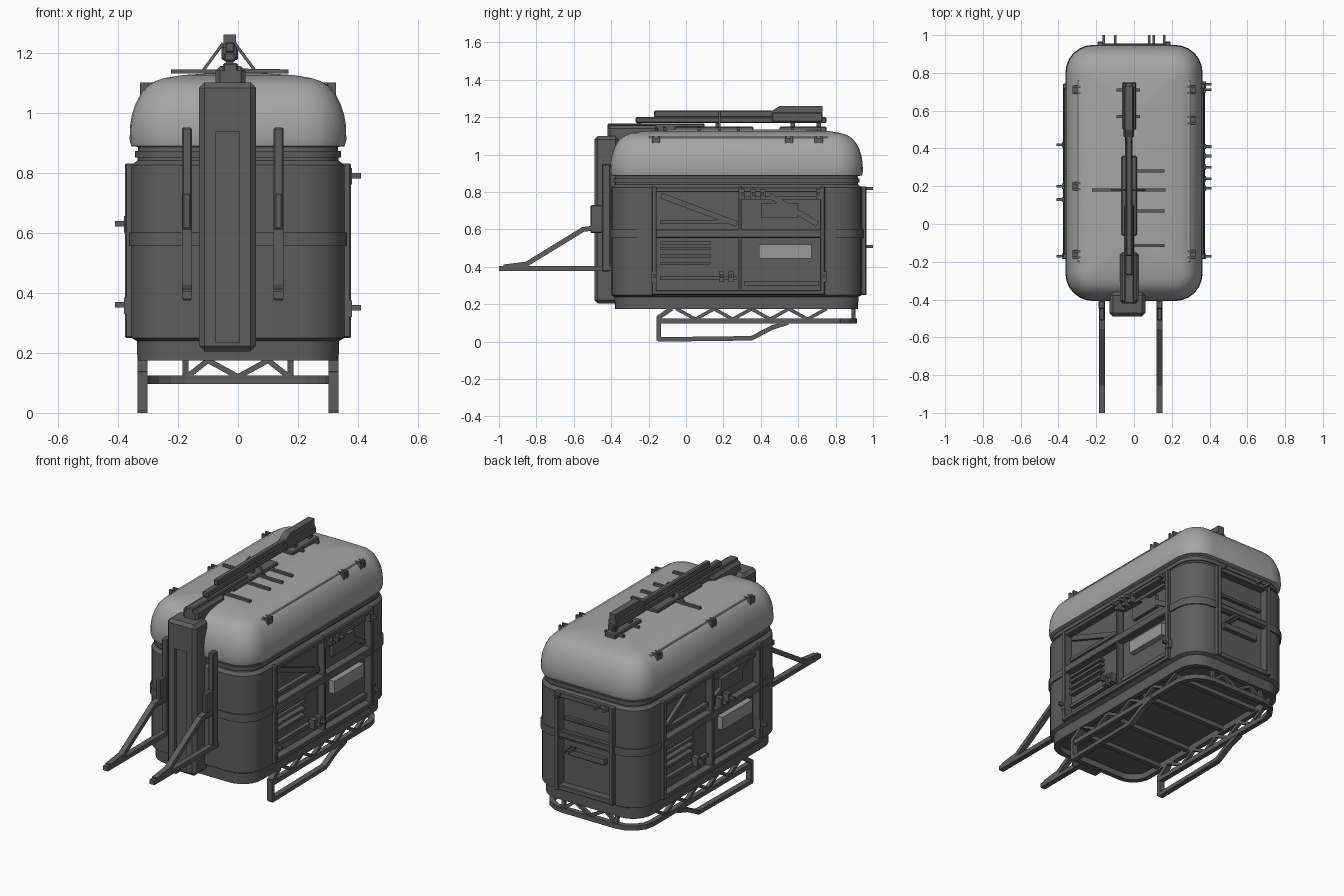
import bpy, bmesh, math
from mathutils import Vector, Matrix

CY = 0.27  # body centre in y


def material(name, v):
    m = bpy.data.materials.new(name)
    m.diffuse_color = (v, v, v, 1)
    return m


DARK, ROOF, PANEL = material("dark_metal", 0.11), material("roof_grey", 0.38), material("panel_grey", 0.32)


def finish(name, bm, smooth=None, bevel=0, mat=None):
    bmesh.ops.recalc_face_normals(bm, faces=bm.faces)
    me = bpy.data.meshes.new(name)
    bm.to_mesh(me)
    bm.free()
    me.materials.append(mat or DARK)
    ob = bpy.data.objects.new(name, me)
    bpy.context.collection.objects.link(ob)
    if bevel:
        m = ob.modifiers.new("bevel", 'BEVEL')
        m.width, m.segments = bevel, 1
    if smooth:
        bpy.ops.object.select_all(action='DESELECT')
        ob.select_set(True)
        bpy.context.view_layer.objects.active = ob
        bpy.ops.object.shade_smooth_by_angle(angle=math.radians(smooth))
    return ob


def boxes(name, items, bevel=0, mat=None):
    bm = bmesh.new()
    for x0, x1, y0, y1, z0, z1 in items:
        m = Matrix.Translation(((x0 + x1) / 2, (y0 + y1) / 2, (z0 + z1) / 2))
        bmesh.ops.create_cube(bm, size=1, matrix=m @ Matrix.Diagonal((x1 - x0, y1 - y0, z1 - z0, 1)))
    return finish(name, bm, bevel=bevel, mat=mat)


def add_beam(bm, p, q, w, h):
    p, q = Vector(p), Vector(q)
    d = q - p
    x = d.normalized()
    up = Vector((0, 0, 1)) if abs(x.z) < 0.95 else Vector((0, 1, 0))
    y = up.cross(x).normalized()
    rot = Matrix((x, y, x.cross(y))).transposed().to_4x4()
    bmesh.ops.create_cube(bm, size=1, matrix=Matrix.Translation((p + q) / 2) @ rot @
                          Matrix.Diagonal((d.length + 0.3 * w, w, h, 1)))


def beams(name, paths, w, h):
    bm = bmesh.new()
    for path in paths:
        for p, q in zip(path, path[1:]):
            add_beam(bm, p, q, w, h)
    return finish(name, bm)


def ring(inset, z, r=0.14, n=6):
    hx, hy, r = 0.355 - inset, 0.67 - inset, max(r - inset * 0.8, 0.02)
    pts = []
    for k, (sx, sy) in enumerate(((1, 1), (-1, 1), (-1, -1), (1, -1))):
        for i in range(n + 1):
            a = math.pi / 2 * (k + i / n)
            pts.append((sx * (hx - r) + r * math.cos(a), CY + sy * (hy - r) + r * math.sin(a), z))
    return pts


def loft(name, levels, closed=False, smooth=40, mat=None):
    bm = bmesh.new()
    rows = [[bm.verts.new(p) for p in ring(i, z)] for i, z in levels]
    pairs = list(zip(rows, rows[1:])) + ([(rows[-1], rows[0])] if closed else [])
    for a, b in pairs:
        for i in range(len(a)):
            j = (i + 1) % len(a)
            bm.faces.new((a[i], a[j], b[j], b[i]))
    if not closed:
        bm.faces.new(rows[0])
        bm.faces.new(rows[-1])
    return finish(name, bm, smooth, mat=mat)


def cut(ob, cutter):
    m = ob.modifiers.new("cut", 'BOOLEAN')
    m.operation, m.object, m.solver = 'DIFFERENCE', cutter, 'EXACT'
    cutter.hide_render = True
    cutter.hide_set(True)


# Body shell with recessed side and back bays
body = loft("body_shell", [(0.025, 0.235), (0, 0.25), (0, 0.825), (0.02, 0.84), (0.022, 0.89)])
cut(body, boxes("bay_cutter", [(0.325, 0.5, -0.16, 0.73, 0.27, 0.81),
                               (-0.5, -0.325, -0.16, 0.73, 0.27, 0.81),
                               (-0.18, 0.18, 0.91, 1.1, 0.27, 0.81)]))
loft("middle_band", [(0.01, 0.555), (-0.008, 0.555), (-0.008, 0.6), (0.01, 0.6)], True)
loft("neck_band", [(0.03, 0.85), (0.012, 0.85), (0.012, 0.872), (0.03, 0.872)], True)

# Roof shell
loft("roof", [(0.03, 0.885), (0, 0.888), (-0.006, 0.91), (-0.004, 0.96), (0.002, 0.995), (0.014, 1.03),
              (0.032, 1.065), (0.055, 1.09), (0.08, 1.105), (0.11, 1.115), (0.17, 1.125), (0.3, 1.133)],
     smooth=50, mat=ROOF)
boxes("roof_rails", [(s * 0.29 - 0.01, s * 0.29 + 0.01, -0.2, 0.76, 1.07, 1.098) for s in (-1, 1)], 0.004, ROOF)
clips = []
for s, ys in ((1, (-0.16, 0.55, 0.71)), (-1, (-0.16, 0.2, 0.71))):
    for y in ys:
        clips += [(s * 0.298 - 0.028, s * 0.298 + 0.028, y + d - 0.006, y + d + 0.006, 1.04, 1.1) for d in (-0.016, 0.016)]
        clips.append((s * 0.3 - 0.025, s * 0.3 + 0.025, y - 0.02, y + 0.02, 1.06, 1.09))
boxes("roof_clips", clips)

# Base tray with open underside and cross beams
loft("base_tray", [(0.05, 0.175), (0.02, 0.175), (0.018, 0.25), (0.05, 0.25)], True)
loft("floor", [(0.04, 0.21), (0.04, 0.245)])
boxes("floor_beams", [(-0.31, 0.31, y - 0.015, y + 0.015, 0.185, 0.215) for y in (-0.15, 0.1, 0.4, 0.68)])

# Side bay frames and slats; the left side is the right side turned half a turn
frame = [(0.325, 0.376, y - 0.013, y + 0.013, 0.25, 0.83) for y in (-0.17, 0.73)]
frame += [(0.325, 0.372, 0.28, 0.298, 0.25, 0.83), (0.325, 0.376, -0.17, 0.73, 0.25, 0.275),
          (0.325, 0.37, -0.17, 0.73, 0.8, 0.825), (0.325, 0.374, -0.17, 0.73, 0.555, 0.6)]
slats = [(0.32, 0.355, -0.14, 0.13, z, z + 0.016) for z in (0.41, 0.45, 0.49, 0.52)]
slats += [(0.32, 0.35, -0.14, 0.27, 0.63, 0.65),
          (0.32, 0.35, 0.31, 0.71, 0.76, 0.78), (0.32, 0.345, 0.4, 0.6, 0.66, 0.74),
          (0.32, 0.35, 0.31, 0.71, 0.3, 0.325), (0.32, 0.35, -0.14, 0.27, 0.33, 0.35)]
for side in ("right", "left"):
    for name, items, bev, mat in (("bay_frame", frame, 0.004, DARK), ("bay_slats", slats, 0, DARK),
                                  ("bay_panel", [(0.32, 0.36, 0.39, 0.67, 0.445, 0.52)], 0, PANEL)):
        ob = boxes(side + "_" + name, items, bev, mat)
        if side == "left":
            ob.rotation_euler.z = math.pi
            ob.location.y = 0.56

# Pegs on both sides
for side, s, spots in (("right", 1, ((-0.17, 0.35), (0.19, 0.35), (0.24, 0.35), (0.3, 0.79),
                                     (0.36, 0.79), (0.41, 0.79), (0.71, 0.79), (0.74, 0.35))),
                       ("left", -1, ((-0.17, 0.36), (0.13, 0.63), (0.2, 0.63), (0.42, 0.36)))):
    pegs = []
    for y, z in spots:
        pegs += [(s * 0.383 - 0.027, s * 0.383 + 0.027, y - 0.007, y + 0.007, z - 0.009, z + 0.009),
                 (s * 0.36 - 0.02, s * 0.36 + 0.02, y - 0.014, y + 0.014, z - 0.03, z + 0.025)]
    boxes(side + "_pegs", pegs)

# Diagonal braces in the side bays
for s in (-1, 1):
    beams("bay_brace_%s" % ("right" if s > 0 else "left"),
          [[(s * 0.335, -0.13, 0.78), (s * 0.335, 0.27, 0.63)], [(s * 0.335, 0.45, 0.78), (s * 0.335, 0.7, 0.63)]], 0.02, 0.03)

# Back door frame, slats and pegs
back = [(s * 0.18 - 0.014, s * 0.18 + 0.014, 0.9, 0.965, 0.25, 0.83) for s in (-1, 1)]
back += [(-0.18, 0.18, 0.9, 0.955, z, z + 0.03) for z in (0.25, 0.565, 0.8)]
back += [(-0.15, 0.15, 0.9, 0.93, 0.66, 0.68), (-0.12, 0.12, 0.9, 0.935, 0.46, 0.5)]
boxes("back_frame", back, 0.004)
boxes("back_pegs", [(x - 0.007, x + 0.007, 0.93, 1.0, z - 0.008, z + 0.008)
                    for x, z in ((-0.16, 0.82), (-0.1, 0.82), (0.08, 0.51), (0.105, 0.51), (0.16, 0.82))])

# Front column with a sunken slot
column = boxes("front_column", [(-0.13, 0.06, -0.49, -0.36, 0.205, 1.1)], 0.018)
cut(column, boxes("column_cutter", [(-0.075, 0.005, -0.6, -0.468, 0.235, 0.935)]))
boxes("column_cap", [(-0.075, 0.025, -0.42, -0.15, 1.06, 1.155)], 0.015)

# Forks at the front
for name, x in (("left", -0.17), ("right", 0.135)):
    beams(name + "_fork", [[(x, -0.995, 0.392), (x, -0.4, 0.392)], [(x, -0.97, 0.4), (x, -0.85, 0.415)],
                           [(x, -0.86, 0.41), (x, -0.55, 0.6), (x, -0.47, 0.61)]], 0.032, 0.026)
    boxes(name + "_fork_upright", [(x - 0.017, x + 0.017, -0.45, -0.405, 0.375, 0.95),
                                   (x - 0.014, x + 0.014, -0.51, -0.43, 0.58, 0.73),
                                   (x - 0.012, x + 0.012, -0.41, -0.37, 0.65, 0.69)], 0.005)

# Under rail: open at the front, rounded at the back, with zigzag truss and skids
right = [(0.315, -0.15), (0.315, 0.77)] + [
    (0.175 + 0.14 * math.cos(a), 0.77 + 0.13 * math.sin(a)) for a in (math.pi / 8 * k for k in (1, 2, 3, 4))]
plan = right + [(-x, y) for x, y in reversed(right)]
beams("under_rail", [[(x, y, 0.11) for x, y in plan]], 0.03, 0.028)
zig = [[(s * 0.315, -0.05 + 0.1 * i, 0.175 if i % 2 == 0 else 0.12) for i in range(9)] for s in (-1, 1)]
zig.append([(x, 0.895, z) for x, z in ((-0.17, 0.12), (-0.1, 0.175), (0, 0.12), (0.1, 0.175), (0.17, 0.12))])
zig += [[(s * 0.175, 0.9, 0.11), (s * 0.175, 0.89, 0.19)] for s in (-1, 1)]
beams("under_truss", zig, 0.02, 0.018)
beams("skids", [[(x, -0.08, 0.175), (x, -0.145, 0.13), (x, -0.145, 0.012), (x, 0.35, 0.018), (x, 0.46, 0.075),
                 (x, 0.54, 0.1)] for x in (-0.318, 0.318)], 0.032, 0.024)

# Roof spine: rail on supports with a raised box and cross arms
boxes("spine_base", [(-0.05, 0.0, -0.42, 0.1, 1.12, 1.165), (-0.065, 0.015, -0.06, 0.36, 1.125, 1.15),
                     (-0.06, 0.01, 0.5, 0.75, 1.12, 1.15)], 0.005)
boxes("spine_rail", [(-0.047, -0.008, -0.27, 0.75, 1.17, 1.2), (-0.042, -0.012, -0.17, 0.5, 1.2, 1.235),
                     (-0.055, 0.0, 0.46, 0.73, 1.175, 1.225)], 0.005)
bm = bmesh.new()  # raised box with a sloped front end
base = bm.faces.new([bm.verts.new((-0.048, y, z)) for y, z in ((0.43, 1.215), (0.5, 1.26), (0.73, 1.26), (0.73, 1.215))])
side = bmesh.ops.extrude_face_region(bm, geom=[base], use_keep_orig=True)["geom"]
bmesh.ops.translate(bm, verts=[v for v in side if isinstance(v, bmesh.types.BMVert)], vec=(0.041, 0, 0))
finish("spine_box", bm)
boxes("spine_posts", [(-0.04, -0.015, y - 0.012, y + 0.012, 1.12, 1.18) for y in (-0.25, 0.17, 0.57, 0.71)])
arms = [[(-0.22, 0.18, 1.137), (0.165, 0.18, 1.137)]]
arms += [[(-0.03, y, 1.14), (0.16, y, 1.137)] for y in (-0.115, 0.07, 0.28)]
arms += [[(-0.09, y, 1.137), (0.03, y, 1.137)] for y in (0.57, 0.71)]
beams("spine_arms", arms, 0.016, 0.014)
beams("spine_stays", [[(-0.03 + s * 0.02, 0.18, 1.23), (-0.03 + s * 0.09, 0.18, 1.135)] for s in (-1, 1)], 0.01, 0.01)
